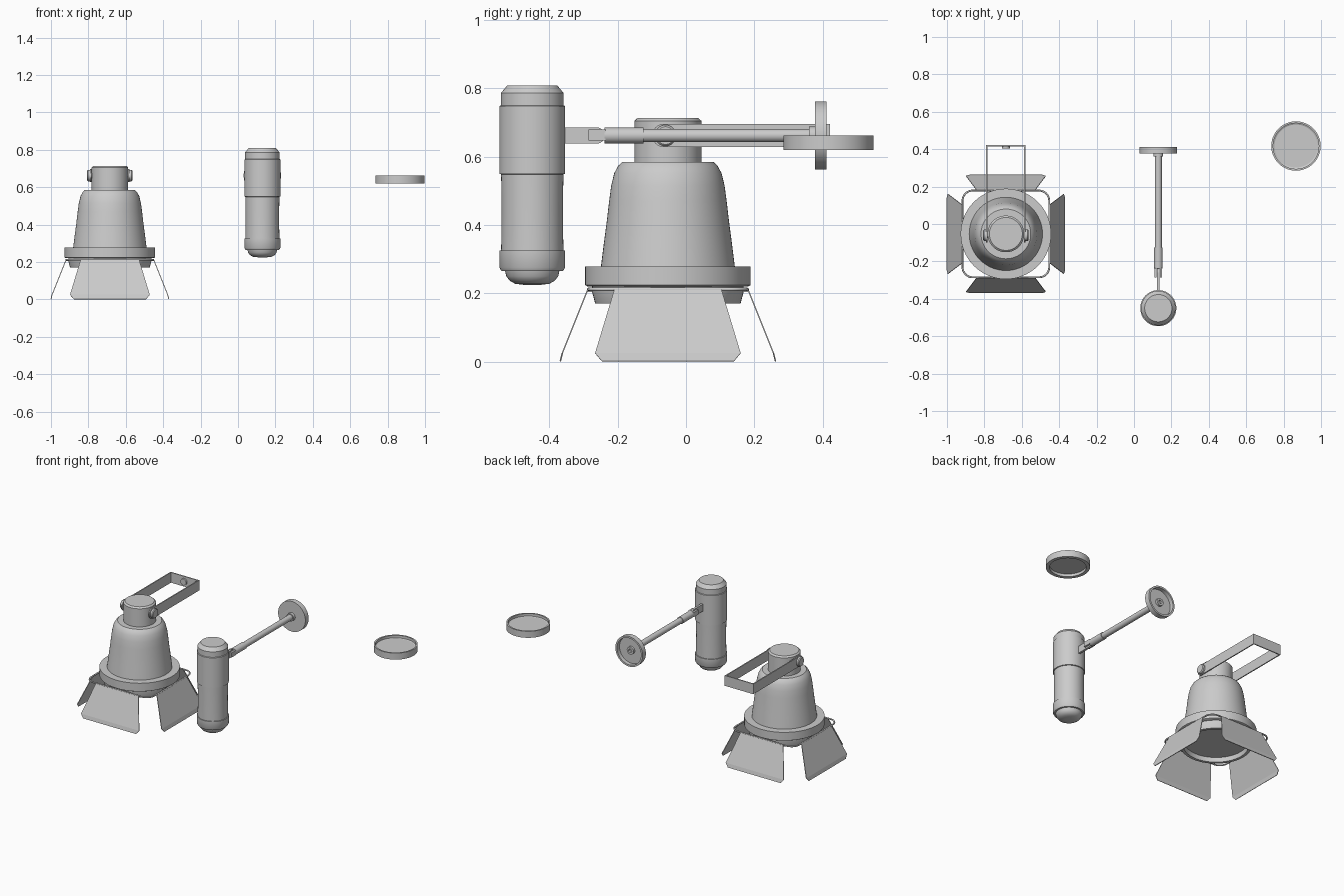
import bpy, bmesh, math
from mathutils import Matrix, Vector

if "Cube" in bpy.data.objects:
    bpy.data.objects.remove(bpy.data.objects["Cube"])


def finish(name, bm, matrix=Matrix(), smooth=True):
    bmesh.ops.recalc_face_normals(bm, faces=bm.faces)
    bm.transform(matrix)
    me = bpy.data.meshes.new(name)
    bm.to_mesh(me)
    bm.free()
    ob = bpy.data.objects.new(name, me)
    bpy.context.collection.objects.link(ob)
    if smooth:
        bpy.ops.object.select_all(action='DESELECT')
        ob.select_set(True)
        bpy.context.view_layer.objects.active = ob
        bpy.ops.object.shade_smooth_by_angle(angle=math.radians(32))
    return ob


def lathe(name, profile, centre, axis='Z', closed=False, n=64):
    """Spin (radius, height) points about an axis through centre."""
    bm = bmesh.new()
    vs = [bm.verts.new((r, 0, z)) for r, z in profile]
    for a, b in zip(vs, vs[1:]):
        bm.edges.new((a, b))
    if closed:
        bm.edges.new((vs[-1], vs[0]))
    bmesh.ops.spin(bm, geom=bm.verts[:] + bm.edges[:], cent=(0, 0, 0),
                   axis=(0, 0, 1), angle=math.tau, steps=n)
    bmesh.ops.remove_doubles(bm, verts=bm.verts, dist=1e-5)
    rot = {'Z': Matrix(), 'Y': Matrix.Rotation(-math.pi / 2, 4, 'X'),
           'X': Matrix.Rotation(math.pi / 2, 4, 'Y')}[axis]
    return finish(name, bm, Matrix.Translation(centre) @ rot)


def box(name, lo, hi, matrix=Matrix()):
    lo, hi = Vector(lo), Vector(hi)
    bm = bmesh.new()
    bmesh.ops.create_cube(bm, size=1)
    m = Matrix.Translation((lo + hi) / 2) @ Matrix.Diagonal((*(hi - lo), 1))
    bm.transform(m)
    return finish(name, bm, matrix, False)


# --- Spotlight with barn doors ---
CX, CY = -0.685, -0.053
C = (CX, CY, 0)
lathe("spot_cap", [(0, .714), (.088, .714), (.098, .705), (.098, .58), (0, .58)], C)
lathe("spot_bell", [(0, .585), (.133, .585), (.145, .574), (.157, .552), (.166, .515),
                    (.172, .47), (.179, .41), (.187, .35), (.197, .27)], C)
lathe("spot_rim", [(.19, .278), (.242, .278), (.242, .224), (.235, .22), (.19, .22)],
      C, closed=True)
lathe("lens_ring", [(.205, .225), (.222, .225), (.222, .205), (.213, .171), (.195, .171),
                    (.19, .2)], C, closed=True)
lathe("spot_lens", [(0, .2), (.195, .2), (.195, .206), (0, .206)], C)

# Rounded square wire that carries the doors
crv = bpy.data.curves.new("door_frame", 'CURVE')
crv.dimensions = '3D'
crv.bevel_depth = 0.005
crv.bevel_resolution = 2
h, r = 0.232, 0.055
pts = []
for k in range(4):
    base = math.pi / 4 + k * math.pi / 2
    ox = math.copysign(h - r, math.cos(base))
    oy = math.copysign(h - r, math.sin(base))
    for j in range(9):
        a = k * math.pi / 2 + j * math.pi / 16
        pts.append((CX + ox + r * math.cos(a), CY + oy + r * math.sin(a), .212, 1))
sp = crv.splines.new('POLY')
sp.points.add(len(pts) - 1)
for p, co in zip(sp.points, pts):
    p.co = co
sp.use_cyclic_u = True
bpy.context.collection.objects.link(bpy.data.objects.new("door_frame", crv))

# Four flared doors with their tabs
for k, side in enumerate(("right", "back", "left", "front")):
    M = Matrix.Translation(C) @ Matrix.Rotation(k * math.pi / 2, 4, 'Z')
    bm = bmesh.new()
    rows = [[bm.verts.new((o, s * w, z)) for s in (-1, 1)]
            for w, o, z in ((.157, .235, .21), (.213, .309, .025), (.193, .315, .001))]
    for a, b in zip(rows, rows[1:]):
        bm.faces.new((a[0], a[1], b[1], b[0]))
    door = finish("barn_door_" + side, bm, M, False)
    sol = door.modifiers.new("thickness", 'SOLIDIFY')
    sol.thickness = 0.004
    sol.offset = 0
    box("door_tab_" + side, (.212, -.025, .204), (.236, .025, .212), M)

# U-shaped yoke with pivot knobs
bm = bmesh.new()
W, T, ZC, HH, Y0, Y1 = .105, .007, .662, .034, -.065, .422
for s in (-1, 1):
    outline = [(Y1, ZC - HH), (Y1, ZC + HH)]
    outline += [(Y0 - HH * math.sin(i * math.pi / 12), ZC + HH * math.cos(i * math.pi / 12))
                for i in range(13)]
    f = bm.faces.new([bm.verts.new((CX + s * W, y, z)) for y, z in outline])
    ext = bmesh.ops.extrude_face_region(bm, geom=[f], use_keep_orig=True)
    bmesh.ops.translate(bm, vec=(-s * T, 0, 0),
                        verts=[v for v in ext['geom'] if isinstance(v, bmesh.types.BMVert)])
finish("yoke_arms", bm)
box("yoke_back", (CX - W, Y1 - T, ZC - HH), (CX + W, Y1, ZC + HH))
lathe("yoke_bolt", [(0, 0), (.021, 0), (.021, .012), (0, .012)], (CX, Y1 - .018, ZC), 'Y', n=32)
for s, side in ((-1, "left"), (1, "right")):
    k = lathe("pivot_knob_" + side,
              [(0, .09), (.016, .09), (.016, .104), (.031, .104), (.031, .116), (.026, .121), (0, .121)],
              (0, 0, 0), 'X', n=32)
    k.matrix_world = Matrix.Translation((CX, -.06, ZC)) @ Matrix.Rotation(0 if s > 0 else math.pi, 4, 'Z')

# --- Wall lamp ---
L = (.13, -.45, 0)
lathe("wall_lamp_housing", [(0, .809), (.073, .809), (.092, .786), (.092, .75), (.0965, .748),
                            (.0965, .55), (.09, .548), (0, .548)], L)
lathe("wall_lamp_glass", [(.091, .55), (.09, .44), (.091, .32)], L)
lathe("wall_lamp_collar", [(0, .325), (.0965, .325), (.0965, .276), (.09, .265), (0, .265)], L)
lathe("wall_lamp_dome", [(.08, .268), (.076, .25), (.066, .237), (.05, .228), (.025, .225), (0, .225)], L)

# Bracket arm: blade, forked knuckle, rod, collar and hollow wall plate
A = (.13, 0, .662)
box("arm_blade", (.123, -.37, .639), (.137, -.262, .686))
lathe("arm_hinge", [(0, -.007), (.024, -.007), (.024, .007), (0, .007)], (.13, -.262, .662), 'X', n=32)
for s, side in ((-1, "left"), (1, "right")):
    box("arm_fork_" + side, (.13 + s * .015 - .006, -.285, .647), (.13 + s * .015 + .006, -.235, .679))
lathe("arm_sleeve", [(0, -.238), (.023, -.238), (.023, -.125), (0, -.125)], A, 'Y', n=32)
lathe("arm_rod", [(.019, -.13), (.019, .38)], A, 'Y', n=32)
lathe("arm_collar", [(0, .36), (.026, .36), (.026, .382), (0, .382)], A, 'Y', n=32)
lathe("wall_plate", [(0, .378), (.1, .378), (.1, .412), (.088, .412), (.088, .386), (0, .386)], A, 'Y')
lathe("plate_nut", [(.012, .384), (.025, .384), (.025, .4), (.012, .4)], A, 'Y', closed=True, n=32)

# --- Loose filter ring ---
F = (.866, .417, 0)
lathe("filter_ring", [(.132, .662), (.132, .619), (.11, .619), (.11, .638), (.122, .645), (.122, .662)],
      F, closed=True)
lathe("filter_glass", [(0, .637), (.115, .637), (.115, .643), (0, .643)], F)
